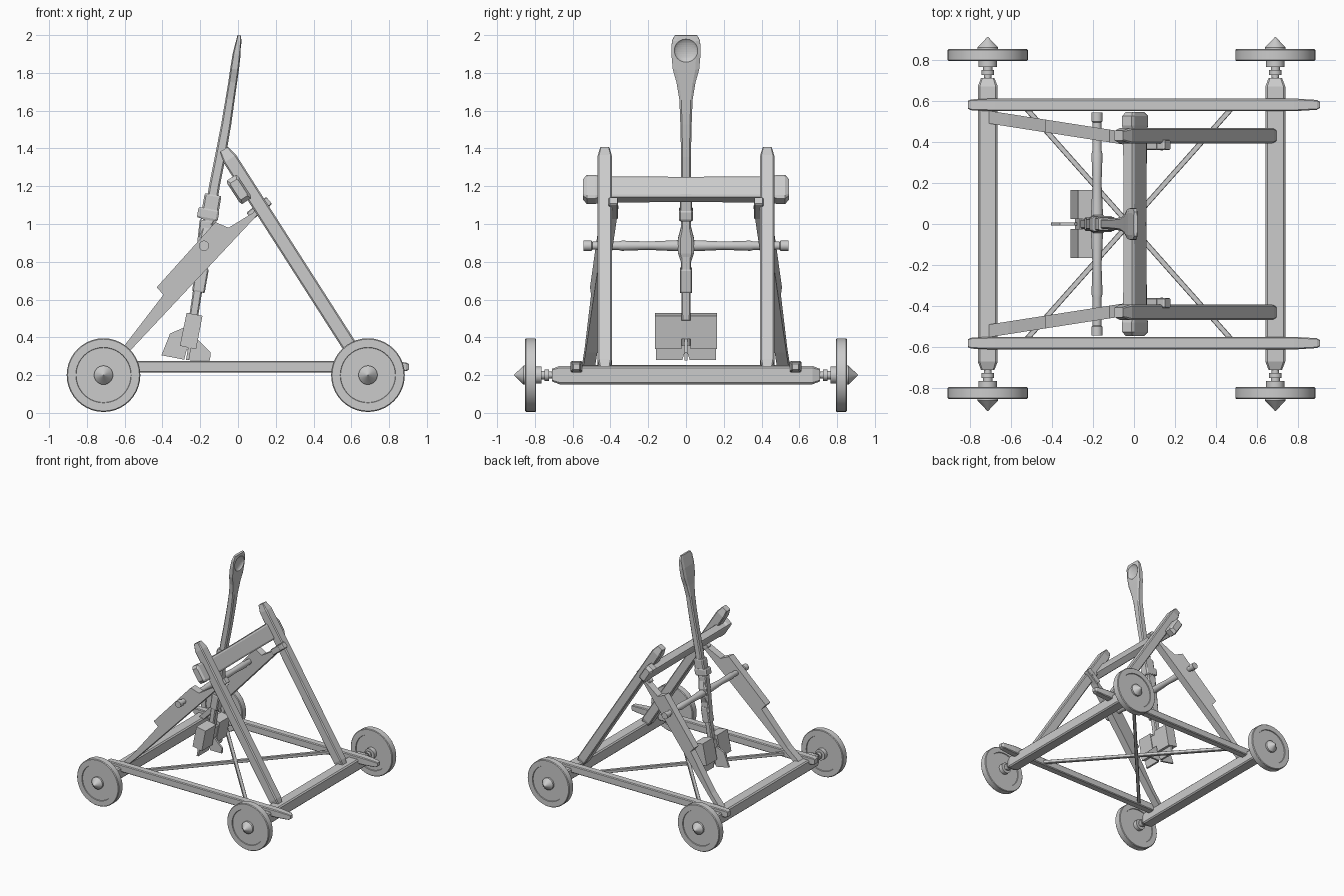
import bpy, bmesh, math
from mathutils import Vector as V


def finish(name, bm, smooth=False):
    bmesh.ops.recalc_face_normals(bm, faces=bm.faces[:])
    me = bpy.data.meshes.new(name)
    bm.to_mesh(me)
    bm.free()
    ob = bpy.data.objects.new(name, me)
    bpy.context.collection.objects.link(ob)
    if smooth:
        bpy.ops.object.select_all(action='DESELECT')
        ob.select_set(True)
        bpy.context.view_layer.objects.active = ob
        bpy.ops.object.shade_smooth_by_angle(angle=math.radians(35))
    return ob


def loft(name, sections, c=0.8):
    """Join chamfered rectangles given as (centre, half side vector, half up vector)."""
    bm = bmesh.new()
    corners = [(1, -c), (1, c), (c, 1), (-c, 1), (-1, c), (-1, -c), (-c, -1), (c, -1)]
    rings = [[bm.verts.new(V(p) + V(u) * a + V(w) * b) for a, b in corners]
             for p, u, w in sections]
    for r, q in zip(rings, rings[1:]):
        for i in range(8):
            j = (i + 1) % 8
            bm.faces.new((r[i], r[j], q[j], q[i]))
    bm.faces.new(rings[0])
    bm.faces.new(rings[-1])
    return finish(name, bm)


def beam(name, a, b, width, height, tip=0.04, k=0.7, side=(0, 1, 0)):
    """Straight timber with tapered tips; width runs along side."""
    a, b, s = V(a), V(b), V(side)
    d = (b - a).normalized()
    s = (s - d * s.dot(d)).normalized()
    u, w = s * width / 2, d.cross(s) * height / 2
    return loft(name, [(a, u * k, w * k), (a + d * tip, u, w),
                       (b - d * tip, u, w), (b, u * k, w * k)])


def lathe(name, x, z, profile, sign=1, n=40):
    """Turn (radius, y) points round an axis along y."""
    bm = bmesh.new()
    rings = []
    for r, y in profile:
        rings.append([bm.verts.new((x + r * math.cos(t), sign * y, z + r * math.sin(t)))
                      for t in [2 * math.pi * i / n for i in range(n)]])
    for r, q in zip(rings, rings[1:]):
        for i in range(n):
            j = (i + 1) % n
            bm.faces.new((r[i], r[j], q[j], q[i]))
    bm.faces.new(rings[0])
    bm.faces.new(rings[-1])
    return finish(name, bm, True)


def slab(name, pts, place, t):
    """Extrude a 2D outline; place(a, b, offset) gives the 3D point."""
    bm = bmesh.new()
    f, g = [[bm.verts.new(place(a, b, o)) for a, b in pts] for o in (-t / 2, t / 2)]
    bm.faces.new(f)
    bm.faces.new(g)
    for i in range(len(pts)):
        j = (i + 1) % len(pts)
        bm.faces.new((f[i], f[j], g[j], g[i]))
    return finish(name, bm)


# axle timbers, wheels with stepped faces, hub cones
WHEEL = [(0.018, 0.70), (0.018, 0.725), (0.03, 0.725), (0.03, 0.75), (0.022, 0.75),
         (0.022, 0.765), (0.045, 0.765), (0.045, 0.80), (0.145, 0.80), (0.147, 0.793),
         (0.19, 0.793), (0.195, 0.798), (0.195, 0.846), (0.19, 0.852), (0.147, 0.852),
         (0.145, 0.845), (0.05, 0.845), (0.05, 0.86), (0.002, 0.91)]
for end, x in (("rear", -0.712), ("fore", 0.688)):
    beam(end + "_axle_timber", (x, -0.71, 0.2), (x, 0.71, 0.2), 0.097, 0.097, 0.04, 0.68, (1, 0, 0))
    for s in (-1, 1):
        lathe(end + "_wheel", x, 0.2, WHEEL, s)

CHEEK = [(-0.72, 0.235), (-0.665, 0.235), (-0.58, 0.32), (0.10, 1.045), (0.14, 1.09), (0.11, 1.115),
         (0.08, 1.06), (-0.05, 0.98), (-0.12, 1.01), (-0.43, 0.665), (-0.395, 0.625), (-0.61, 0.345)]
LEG_DIR = V((0.545, 0, -0.84))
for s in (-1, 1):
    # side rail
    y = 0.58 * s
    loft("side_rail", [((x, y, 0.244), (0, w, 0), (0, 0, h)) for x, w, h in
                       ((-0.808, 0.02, 0.02), (-0.79, 0.027, 0.029), (-0.68, 0.031, 0.031),
                        (0.78, 0.031, 0.031), (0.89, 0.024, 0.023), (0.905, 0.015, 0.015))])
    # slanted main leg
    beam("main_leg", (-0.075, 0.43 * s, 1.395), (0.68, 0.43 * s, 0.215), 0.075, 0.078, 0.06, 0.65)
    # splayed rear brace with widened cheek
    slab("rear_brace", CHEEK,
         lambda a, b, o: (a, s * (0.41 - 0.156 * a) + o, b), 0.062)
    # peg holding brace to leg
    beam("brace_peg", (0.06, 0.385 * s, 1.04), (0.165, 0.385 * s, 1.125), 0.05, 0.05, 0.01, 0.85)
    # floor cross brace
    beam("floor_cross_brace", (-0.54, -0.58 * s, 0.24), (0.49, 0.58 * s, 0.24), 0.026, 0.026, 0.01, 1, (0, 0, 1))

# padded stop bar
thick = V((0.84, 0, 0.545))
loft("stop_bar", [((0.005, y, 1.183), LEG_DIR * -h, thick * t) for y, h, t in
                  ((-0.545, 0.052, 0.024), (-0.525, 0.074, 0.035), (-0.48, 0.074, 0.035),
                   (-0.46, 0.066, 0.033), (0, 0.063, 0.031), (0.46, 0.066, 0.033),
                   (0.48, 0.074, 0.035), (0.525, 0.074, 0.035), (0.545, 0.052, 0.024))])

# pivot shaft
half = [(0.027, 0.543), (0.027, 0.50), (0.021, 0.495), (0.022, 0.36), (0.027, 0.34),
        (0.022, 0.20), (0.029, 0.05)]
lathe("pivot_shaft", -0.18, 0.885, half + [(r, -y) for r, y in reversed(half)], 1, 24)

# throwing arm: centre x, z, half depth, half width
ARM = [(-0.258, 0.36, 0.022, 0.024), (-0.215, 0.64, 0.024, 0.025), (-0.19, 0.80, 0.028, 0.026),
       (-0.182, 0.85, 0.034, 0.043), (-0.173, 0.92, 0.034, 0.043), (-0.16, 0.98, 0.03, 0.027),
       (-0.125, 1.20, 0.028, 0.025), (-0.093, 1.36, 0.028, 0.026), (-0.062, 1.53, 0.026, 0.03),
       (-0.042, 1.66, 0.024, 0.035), (-0.028, 1.75, 0.023, 0.05), (-0.018, 1.82, 0.023, 0.07),
       (-0.007, 1.90, 0.021, 0.077), (0.004, 1.97, 0.014, 0.075), (0.007, 2.0, 0.009, 0.058)]
arm = loft("throwing_arm", [((x, 0, z), (a, 0, -0.15 * a), (0, b, 0)) for x, z, a, b in ARM], 0.7)

# hollow of the spoon
bpy.ops.mesh.primitive_uv_sphere_add(segments=32, ring_count=16, location=(0.02, 0, 1.92),
                                     rotation=(0, 0.15, 0))
cutter = bpy.context.object
cutter.name = "spoon_cutter"
cutter.scale = (0.026, 0.064, 0.064)
cutter.hide_render = True
cutter.hide_viewport = True
mod = arm.modifiers.new("hollow", 'BOOLEAN')
mod.operation = 'DIFFERENCE'
mod.object = cutter

# bindings round the arm
for a, b, w, h in (((-0.155, 0, 1.02), (-0.132, 0, 1.155), 0.066, 0.09),
                   ((-0.163, 0, 1.025), (-0.153, 0, 1.08), 0.076, 0.112),
                   ((-0.20, 0, 0.72), (-0.168, 0, 1.02), 0.055, 0.07),
                   ((-0.21, 0, 0.64), (-0.188, 0, 0.765), 0.066, 0.068)):
    beam("arm_binding", a, b, w, h, 0.008, 0.92)

# counterweight blocks either side of the arm, with a bridging strap
for s in (-1, 1):
    slab("counterweight_block", [(-0.272, 0.53), (-0.188, 0.514), (-0.222, 0.337), (-0.308, 0.355)],
         lambda a, b, o: (a, 0.095 * s + o, b), 0.14)
slab("counterweight_strap", [(-0.264, 0.5), (-0.198, 0.488), (-0.218, 0.39), (-0.286, 0.405)],
     lambda a, b, o: (a, o, b), 0.10)

# crossed tail fins
FIN = [(-0.29, 0.45), (-0.36, 0.42), (-0.405, 0.305), (-0.285, 0.282), (-0.27, 0.34), (-0.255, 0.277),
       (-0.148, 0.277), (-0.145, 0.32), (-0.21, 0.385)]
slab("tail_fin_long", FIN, lambda a, b, o: (a, o, b), 0.016)
slab("tail_fin_cross", [(-0.12, 0.41), (-0.158, 0.345), (-0.158, 0.28), (-0.02, 0.28), (0, 0.34),
                        (0.02, 0.28), (0.158, 0.28), (0.158, 0.345), (0.12, 0.41)],
     lambda a, b, o: (-0.315 + 0.17 * b + o, a, b), 0.016)
